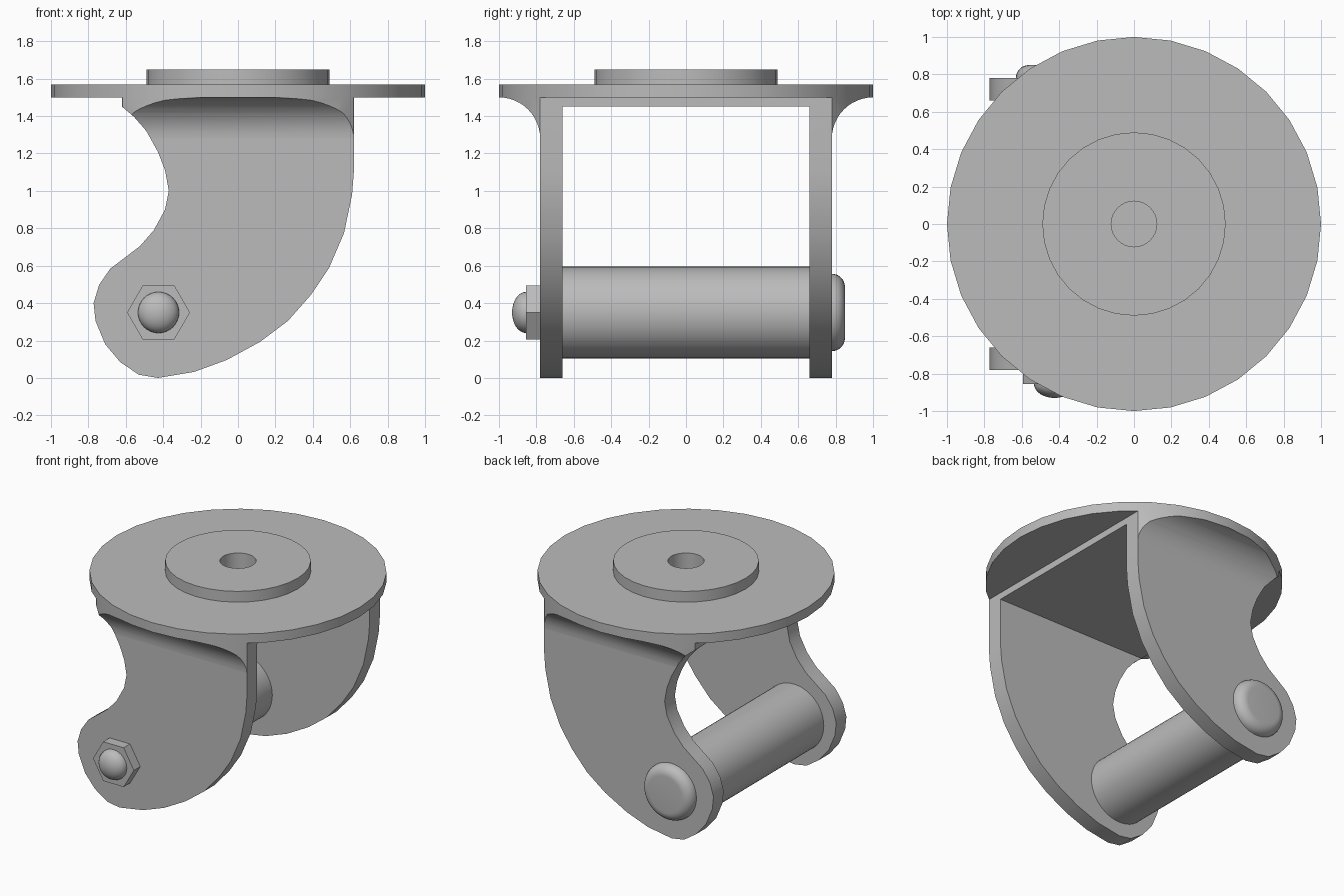
import bpy, bmesh, math
from mathutils import Vector

cube = bpy.data.objects.get("Cube")
if cube:
    bpy.data.objects.remove(cube, do_unlink=True)

GREY = (0.5, 0.5, 0.5, 1)
metal = bpy.data.materials.new("grey metal")
metal.use_nodes = True
metal.diffuse_color = GREY
metal.node_tree.nodes["Principled BSDF"].inputs["Base Color"].default_value = GREY

AXLE_X, AXLE_Z = -0.425, 0.35
OUT, INN = 0.78, 0.66          # outer and inner fork faces
PLATE_Z, BRIDGE_Z = 1.50, 1.45


def smooth(obj):
    bpy.ops.object.select_all(action='DESELECT')
    obj.select_set(True)
    bpy.context.view_layer.objects.active = obj
    bpy.ops.object.shade_smooth_by_angle(angle=math.radians(35))


def finish(name, bm):
    bmesh.ops.remove_doubles(bm, verts=bm.verts, dist=1e-5)
    bmesh.ops.recalc_face_normals(bm, faces=bm.faces)
    mesh = bpy.data.meshes.new(name)
    bm.to_mesh(mesh)
    bm.free()
    mesh.materials.append(metal)
    obj = bpy.data.objects.new(name, mesh)
    bpy.context.collection.objects.link(obj)
    smooth(obj)
    return obj


def prism(name, outline, depth):
    """Extrude a closed 3D outline along a vector."""
    bm = bmesh.new()
    face = bm.faces.new([bm.verts.new(p) for p in outline])
    new = bmesh.ops.extrude_face_region(bm, geom=[face])["geom"]
    bmesh.ops.translate(bm, vec=depth,
                        verts=[v for v in new if isinstance(v, bmesh.types.BMVert)])
    return finish(name, bm)


def lathe(name, profile, sides=32, along_y=False):
    """Revolve (radius, height) points about z, or about the axle line."""
    bm = bmesh.new()
    rings = []
    for r, h in profile:
        ring = []
        for i in range(sides):
            a = math.tau * i / sides
            u, v = r * math.cos(a), r * math.sin(a)
            p = (AXLE_X + u, h, AXLE_Z + v) if along_y else (u, v, h)
            ring.append(bm.verts.new(p))
        rings.append(ring)
    for a, b in zip(rings, rings[1:]):
        for i in range(sides):
            j = (i + 1) % sides
            bm.faces.new((a[i], a[j], b[j], b[i]))
    return finish(name, bm)


def boolean(obj, cutter, operation):
    mod = obj.modifiers.new("cut", 'BOOLEAN')
    mod.object, mod.operation, mod.solver = cutter, operation, 'EXACT'
    bpy.context.view_layer.objects.active = obj
    bpy.ops.object.modifier_apply(modifier=mod.name)
    bpy.data.objects.remove(cutter, do_unlink=True)


# Side outline of the fork
side = [(0.62, 1.5), (0.62, 1.11), (0.61, 0.98), (0.567, 0.775), (0.487, 0.588),
        (0.39, 0.444), (0.267, 0.305), (0.118, 0.193), (-0.06, 0.096),
        (-0.235, 0.032), (-0.428, 0), (-0.53, 0.017), (-0.63, 0.085),
        (-0.71, 0.18), (-0.762, 0.305), (-0.772, 0.4), (-0.743, 0.497),
        (-0.684, 0.583), (-0.6, 0.647), (-0.524, 0.705), (-0.45, 0.79),
        (-0.39, 0.9), (-0.37, 1.0), (-0.39, 1.11), (-0.428, 1.208),
        (-0.49, 1.32), (-0.556, 1.396), (-0.62, 1.45), (-0.62, 1.5)]


def side_prism(name, half):
    return prism(name, [(x, -half, z) for x, z in side], Vector((0, 2 * half, 0)))


# Fork: two cheeks joined by a bridge
fork = side_prism("fork", OUT)
gap = prism("gap_cutter", [(-1, -INN, -1), (-1, INN, -1),
                           (-1, INN, BRIDGE_Z), (-1, -INN, BRIDGE_Z)], Vector((2, 0, 0)))
boolean(fork, gap, 'DIFFERENCE')
smooth(fork)

# Curved gussets under the plate, trimmed to the plate rim and fork outline
R = 0.22
for s, name in ((-1, "front_gusset"), (1, "back_gusset")):
    section = [(OUT, PLATE_Z)]
    for i in range(13):
        a = math.pi / 2 * i / 12
        section.append((OUT + R * (1 - math.cos(a)), PLATE_Z - R + R * math.sin(a)))
    gusset = prism(name, [(-0.7, s * y, z) for y, z in section[:-1] + [(1.0, PLATE_Z)]],
                   Vector((1.4, 0, 0)))
    boolean(gusset, lathe("rim_cutter", [(0, 1), (1, 1), (1, 2), (0, 2)]), 'INTERSECT')
    boolean(gusset, side_prism("outline_cutter", 1.2), 'INTERSECT')
    smooth(gusset)

# Round top plate with raised boss and blind hole
lathe("top_plate", [(0, PLATE_Z), (1, PLATE_Z), (1, 1.57), (0.49, 1.57), (0.49, 1.65),
                    (0.122, 1.65), (0.122, 1.505), (0, 1.505)])

# Axle sleeve between the cheeks
lathe("axle", [(0, -INN), (0.245, -INN), (0.245, INN), (0, INN)], 48, True)

# Rounded bolt head at the back
arc = [math.pi / 2 * i / 8 for i in range(9)]
lathe("bolt_head", [(0, OUT)] + [(0.135 + 0.072 * math.cos(a), OUT + 0.07 * math.sin(a))
                                 for a in arc] + [(0, OUT + 0.07)], 40, True)

# Hexagonal nut and domed bolt end at the front
NUT = -OUT - 0.075
lathe("nut", [(0, -OUT), (0.168, -OUT), (0.168, NUT), (0, NUT)], 6, True)
lathe("bolt_end", [(0, NUT)] + [(0.11 * math.cos(a), NUT - 0.075 * math.sin(a))
                                for a in arc], 32, True)
